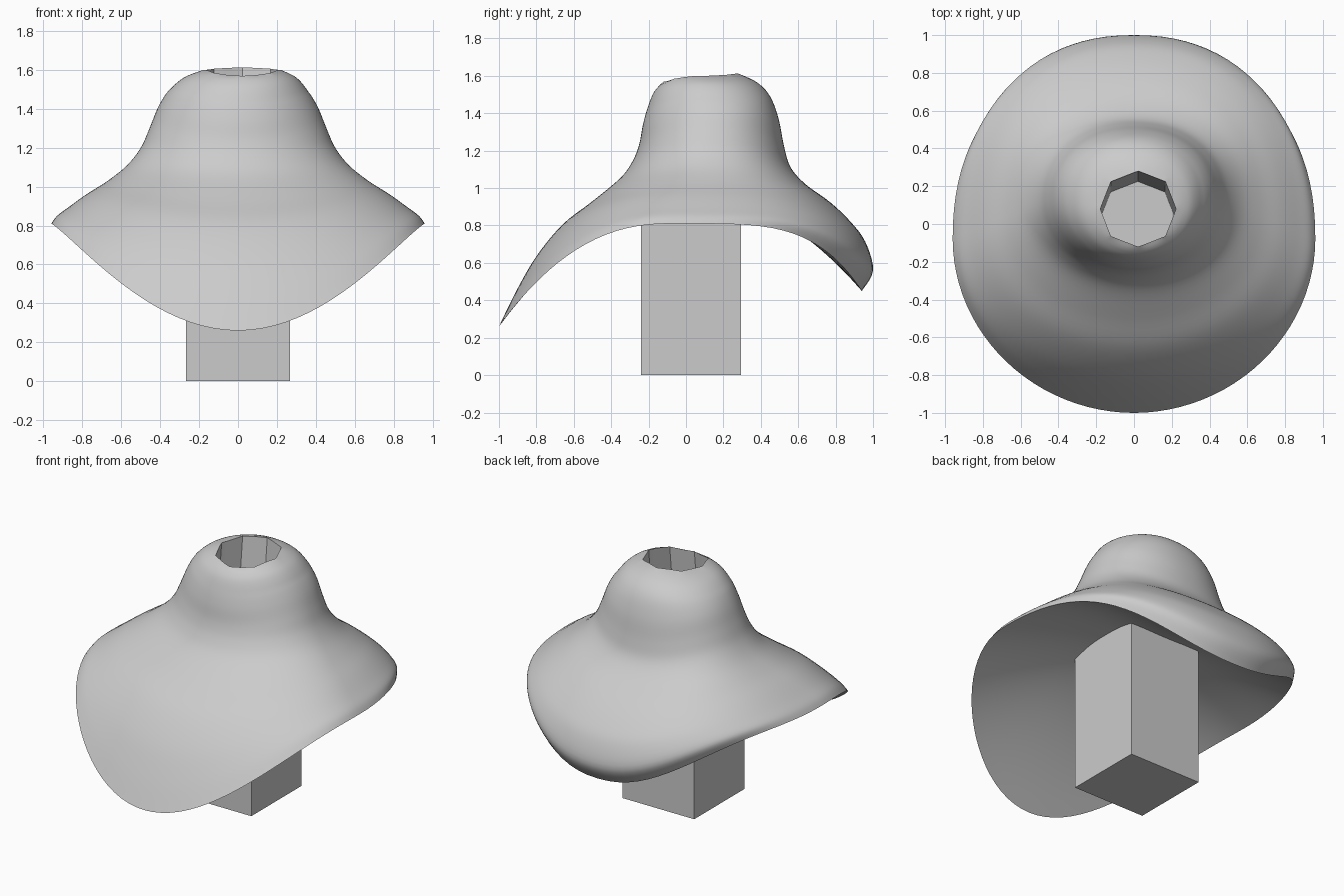
import bpy
import bmesh
from math import cos, sin, pi, copysign

cube = bpy.data.objects.get("Cube")
if cube:
    bpy.data.objects.remove(cube, do_unlink=True)

grey = bpy.data.materials.new("plain_grey")
grey.use_nodes = True
grey.diffuse_color = (0.6, 0.6, 0.6, 1)
grey.node_tree.nodes["Principled BSDF"].inputs["Base Color"].default_value = (0.6, 0.6, 0.6, 1)

SEGMENTS = 96
STEPS = 5

# Shell rings from the top hole to the rim:
# side x, side z, side y, front y, front z, back y, back z
RINGS = [
    (.20, 1.60, .08, -.12, 1.57, .28, 1.612),
    (.29, 1.56, .11, -.17, 1.515, .38, 1.565),
    (.36, 1.49, .13, -.205, 1.43, .45, 1.49),
    (.41, 1.41, .14, -.23, 1.34, .495, 1.37),
    (.455, 1.30, .13, -.25, 1.235, .525, 1.22),
    (.50, 1.20, .12, -.285, 1.145, .56, 1.11),
    (.57, 1.11, .10, -.35, 1.055, .64, 1.02),
    (.67, 1.03, .05, -.50, .93, .77, .925),
    (.78, .96, 0, -.66, .805, .88, .82),
    (.87, .895, -.04, -.80, .635, .96, .71),
    (.93, .85, -.07, -.91, .445, 1.0, .56),
    (.96, .81, -.08, -1.0, .26, .94, .45),
]


def spline(rows, u):
    """Smooth value between neighbouring rows."""
    i = min(int(u), len(rows) - 2)
    t = u - i
    last = len(rows) - 1
    near = [rows[max(0, min(last, i + k))] for k in (-1, 0, 1, 2)]
    return [b + t / 2 * (c - a + t * (2*a - 5*b + 4*c - d + t * (3*(b - c) + d - a)))
            for a, b, c, d in zip(*near)]


def ring(u):
    """One ring of the shell; the top one is an octagon."""
    sx, sz, cy, fy, fz, by, bz = spline(RINGS, u)
    out = u / (len(RINGS) - 1)
    points = []
    for k in range(SEGMENTS):
        a = 2 * pi * k / SEGMENTS
        c, s = cos(a), sin(a)
        end_y, end_z = (by, bz) if s > 0 else (fy, fz)
        power = 2 / (2.12 + (.1 if s > 0 else -.14) * out)
        bend = 2 + (2.3 if s > 0 else .3) * out
        px = copysign(abs(c) ** power, c)
        py = abs(s) ** power
        octagon = cos(pi / 8) / cos(a % (pi / 4) - pi / 8)
        flat = 1 + (octagon - 1) * max(0, 1 - 3 * u)
        shift = .022 * max(0, 1 - u / 2)
        points.append((shift + sx * px * flat, cy + (end_y - cy) * py * flat,
                       sz + (end_z - sz) * py ** bend))
    return points


def add_object(name, bm):
    mesh = bpy.data.meshes.new(name)
    bm.to_mesh(mesh)
    bm.free()
    mesh.materials.append(grey)
    obj = bpy.data.objects.new(name, mesh)
    bpy.context.collection.objects.link(obj)
    return obj


def loft(name, rings, cap=False, smooth=False):
    """Skin closed rings, listed from top to bottom, facing outward."""
    bm = bmesh.new()
    loops = [[bm.verts.new(p) for p in r] for r in rings]
    for top, low in zip(loops, loops[1:]):
        for k in range(SEGMENTS):
            n = (k + 1) % SEGMENTS
            bm.faces.new((top[k], low[k], low[n], top[n])).smooth = smooth
    if cap:
        bm.faces.new(reversed(loops[-1]))
    return add_object(name, bm)


# Draped shell
count = (len(RINGS) - 1) * STEPS
loft("draped_shell", [ring(i / STEPS) for i in range(count + 1)], smooth=True)

# Shallow domed underside, from the rim in to the middle
CEILING = .96
MIDDLE = .05
rim = ring(len(RINGS) - 1)
domes = []
for i in range(16, 0, -1):
    f = i / 16
    domes.append([(x * f, MIDDLE + (y - MIDDLE) * f, z + (CEILING - z) * (1 - f * f))
                  for x, y, z in rim])
loft("domed_underside", domes, cap=True, smooth=True)

# Leaning octagonal socket in the top, facing inward
BOX_TOP = 1.04
mouth = ring(0)
base = [(x - .002, y - .055, BOX_TOP + .005) for x, y, z in mouth]
socket = loft("octagonal_socket", [mouth, base], cap=True)
socket.data.flip_normals()

# Square post below the shell
bm = bmesh.new()
bmesh.ops.create_cube(bm, size=1)
bmesh.ops.scale(bm, vec=(.535, .535, BOX_TOP), verts=bm.verts)
bmesh.ops.translate(bm, vec=(0, .027, BOX_TOP / 2), verts=bm.verts)
add_object("square_post", bm)
